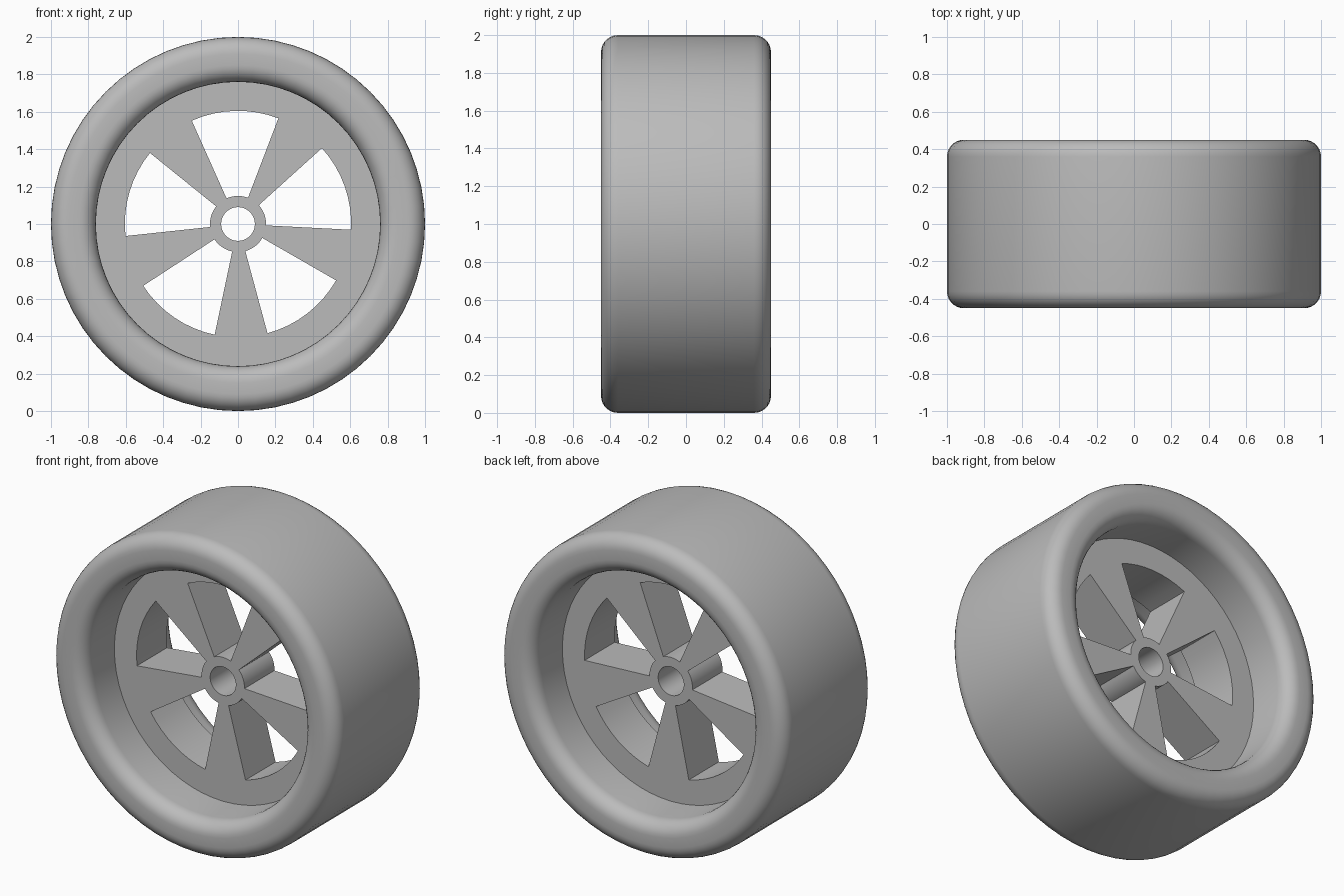
import bpy
import bmesh
from math import sin, cos, pi, radians
from mathutils import Vector

cube = bpy.data.objects.get("Cube")
if cube:
    bpy.data.objects.remove(cube, do_unlink=True)

AXLE = Vector((0, 0, 1))

grey = bpy.data.materials.new("plain grey")
grey.use_nodes = True
colour = (0.5, 0.5, 0.5, 1)
grey.diffuse_color = colour
grey.node_tree.nodes["Principled BSDF"].inputs["Base Color"].default_value = colour


def polar(radius, angle, y):
    return AXLE + Vector((radius * cos(angle), y, radius * sin(angle)))


def finish(bm, name):
    bmesh.ops.recalc_face_normals(bm, faces=bm.faces)
    mesh = bpy.data.meshes.new(name)
    bm.to_mesh(mesh)
    bm.free()
    obj = bpy.data.objects.new(name, mesh)
    bpy.context.collection.objects.link(obj)
    mesh.materials.append(grey)
    bpy.ops.object.select_all(action="DESELECT")
    obj.select_set(True)
    bpy.context.view_layer.objects.active = obj
    bpy.ops.object.shade_smooth_by_angle(angle=radians(30))
    return obj


# Tyre: rounded rectangle section turned around the axle
def tyre(outer=1.0, inner=0.76, half_width=0.45, corner=0.09, steps=7, segments=64):
    section = []
    corners = [(outer - corner, half_width - corner), (inner + corner, half_width - corner),
               (inner + corner, corner - half_width), (outer - corner, corner - half_width)]
    for i, (r, y) in enumerate(corners):
        for s in range(steps + 1):
            a = (i + s / steps) * pi / 2
            section.append((r + corner * cos(a), y + corner * sin(a)))
    bm = bmesh.new()
    rings = [[bm.verts.new(polar(r, 2 * pi * k / segments, y)) for r, y in section]
             for k in range(segments)]
    n = len(section)
    for k in range(segments):
        a, b = rings[k], rings[(k + 1) % segments]
        for j in range(n):
            bm.faces.new((a[j], a[(j + 1) % n], b[(j + 1) % n], b[j]))
    return finish(bm, "tyre")


# Rim: polar grid with five open windows, extruded to its thickness
def rim(half_depth=0.15, spokes=5, window=45, tilt=1.6):
    radii = (0.09, 0.15, 0.605, 0.765)
    cells = []  # start angle and whether the cell lies in a window
    for i in range(spokes):
        start = 90 + tilt - window / 2 + i * 360 / spokes
        solid = 360 / spokes - window
        cells += [(start + window * s / 8, True) for s in range(8)]
        cells += [(start + window + solid * s / 4, False) for s in range(4)]
    bm = bmesh.new()
    rows = [[bm.verts.new(polar(r, radians(a), -half_depth)) for r in radii]
            for a, _ in cells]
    for k, (_, is_open) in enumerate(cells):
        a, b = rows[k], rows[(k + 1) % len(rows)]
        for j in range(len(radii) - 1):
            if not (is_open and j == 1):
                bm.faces.new((a[j], a[j + 1], b[j + 1], b[j]))
    result = bmesh.ops.extrude_face_region(bm, geom=bm.faces[:], use_keep_orig=True)
    moved = [g for g in result["geom"] if isinstance(g, bmesh.types.BMVert)]
    bmesh.ops.translate(bm, verts=moved, vec=(0, 2 * half_depth, 0))
    return finish(bm, "spoked_rim")


tyre()
rim()
